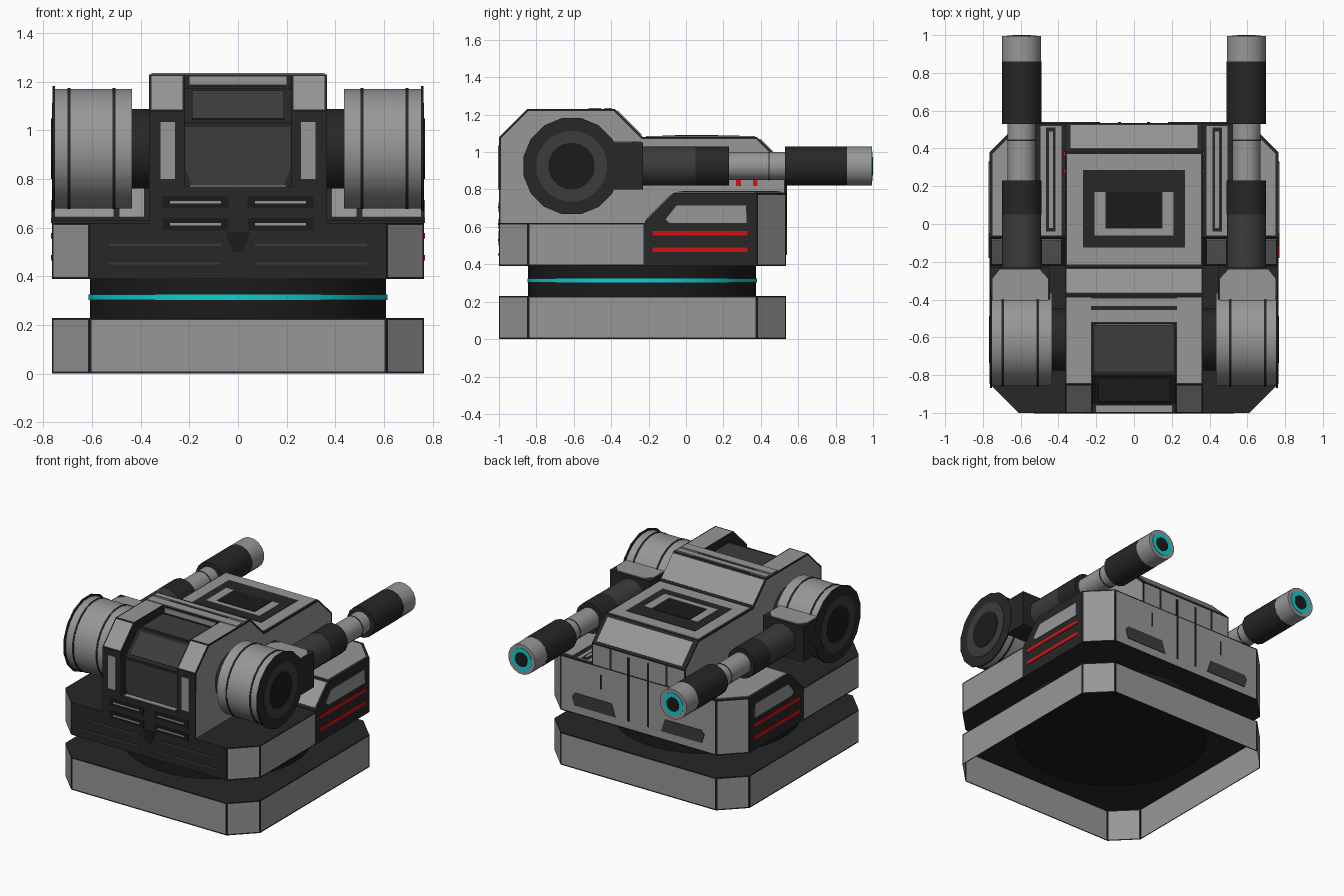
import bpy, bmesh, math
from mathutils import Vector, Matrix

if "Cube" in bpy.data.objects:
    bpy.data.objects.remove(bpy.data.objects["Cube"])

COLORS = {"light_grey": (.31, .31, .31), "dark_grey": (.02, .02, .02),
          "mid_dark": (.045, .045, .045), "black": (.011, .011, .011),
          "cyan": (.005, .62, .64), "red": (.65, .006, .006)}
NAMES = list(COLORS)
MATS = []
for n, c in COLORS.items():
    m = bpy.data.materials.new(n)
    m.diffuse_color = (*c, 1)
    m.use_nodes = True
    m.node_tree.nodes["Principled BSDF"].inputs["Base Color"].default_value = m.diffuse_color
    MATS.append(m)
GREY, DARK, MID, BLACK, CYAN, RED = range(6)


def finish(name, bm, mirror=False, smooth=False):
    me = bpy.data.meshes.new(name)
    bm.to_mesh(me)
    bm.free()
    ob = bpy.data.objects.new(name, me)
    bpy.context.collection.objects.link(ob)
    for m in MATS:
        me.materials.append(m)
    if smooth:
        bpy.context.view_layer.objects.active = ob
        ob.select_set(True)
        bpy.ops.object.shade_smooth_by_angle(angle=math.radians(35))
        ob.select_set(False)
    if mirror:
        ob.modifiers.new("mirror", 'MIRROR').use_mirror_merge = False
    return ob


def paint(bm, mat, rule, rim=.012):
    """Colour all faces; faces picked by the rule get an inset panel."""
    bmesh.ops.recalc_face_normals(bm, faces=bm.faces)
    bm.normal_update()
    picks = {}
    for f in bm.faces:
        f.material_index = mat
        c = rule(f.normal, f.calc_center_median()) if rule else None
        if c is not None:
            picks[f] = c
    if picks:
        bmesh.ops.inset_individual(bm, faces=list(picks), thickness=rim)
        for f, c in picks.items():
            f.material_index = c


def hull(name, pts, mat, rule=None, mirror=False, open_bottom=False):
    bm = bmesh.new()
    for p in pts:
        bm.verts.new(p)
    bmesh.ops.convex_hull(bm, input=bm.verts)
    bmesh.ops.dissolve_limit(bm, angle_limit=.02, verts=bm.verts, edges=bm.edges)
    bm.normal_update()
    if open_bottom:
        bmesh.ops.delete(bm, geom=[f for f in bm.faces if f.normal.z < -.9], context='FACES')
    paint(bm, mat, rule)
    return finish(name, bm, mirror)


def box(name, x, y, z, mat, mirror=False, rule=None):
    return hull(name, [(a, b, c) for a in x for b in y for c in z], mat, rule, mirror)


def plate(name, pts, mat, mirror=False, t=.006):
    """Thin plate lying on a flat polygon, thickened along its normal (away from the hull)."""
    p = [Vector(v) for v in pts]
    n = (p[1] - p[0]).cross(p[2] - p[0]).normalized()
    mid = sum(p, Vector()) / len(p)
    if n.dot(mid - Vector((0, -.2, .5))) < 0:
        n = -n
    return hull(name, p + [v + n * t for v in p], mat, None, mirror)


def strip(name, x, a, b, mat, mirror=False, t=.006):
    """Plate spanning x between two (y, z) points."""
    return plate(name, [(x[0], *a), (x[1], *a), (x[1], *b), (x[0], *b)], mat, mirror, t)


def extrude(name, prof, x0, x1, mat, rule=None, mirror=False):
    bm = bmesh.new()
    f = bm.faces.new([bm.verts.new((x0, y, z)) for y, z in prof])
    r = bmesh.ops.extrude_face_region(bm, geom=[f])
    bmesh.ops.translate(bm, vec=(x1 - x0, 0, 0),
                        verts=[v for v in r["geom"] if isinstance(v, bmesh.types.BMVert)])
    paint(bm, mat, rule)
    return finish(name, bm, mirror)


def cyl(name, axis, center, r, a, b, mat, n=24, mirror=False):
    """Cylinder along an axis from a to b; center gives the other two coordinates."""
    bm = bmesh.new()
    bmesh.ops.create_cone(bm, cap_ends=True, segments=n, radius1=r, radius2=r, depth=b - a)
    m = (a + b) / 2
    if axis == 'X':
        mx = Matrix.Translation((m, *center)) @ Matrix.Rotation(math.pi / 2, 4, 'Y')
    elif axis == 'Y':
        mx = Matrix.Translation((center[0], m, center[1])) @ Matrix.Rotation(math.pi / 2, 4, 'X')
    else:
        mx = Matrix.Translation((*center, m))
    bm.transform(mx @ Matrix.Rotation(math.pi / n, 4, 'Z'))
    for f in bm.faces:
        f.material_index = mat
    return finish(name, bm, mirror, True)


W, C = .765, .61          # half width, half width inside the cut corners
F, B = -1, .535           # front and back
octo = [(s * x, y) for s in (1, -1) for x, y in ((C, F), (W, F + .155), (W, B - .155), (C, B))]
walls = lambda n, c: GREY if abs(n.z) < .1 else None

# Base: open shell with panelled walls, and the turning ring
hull("base", [(x, y, z) for x, y in octo for z in (0, .23)], DARK, walls, open_bottom=True)
cyl("base_underside_disc", 'Z', (0, -.235), .63, .215, .222, BLACK, 48)
cyl("turn_ring", 'Z', (0, -.235), .61, .225, .395, BLACK, 48)
cyl("ring_light", 'Z', (0, -.235), .615, .304, .325, CYAN, 48)

# Lower hull, front part
hull("front_hull", [(s * x, y, z) for s in (1, -1) for z in (.39, .62)
                    for x, y in ((C, F), (W, F + .155), (W, -.22))], DARK,
     lambda n, c: GREY if abs(n.x) > .5 else None)

# Lower hull, rear part with sloped front and raised deck
side = [(-.22, .39), (-.22, .63), (-.07, .78), (B - .155, .78), (B - .155, .39)]
hull("rear_hull", [(s * W, *p) for s in (1, -1) for p in side] +
     [(s * C, B, z) for s in (1, -1) for z in (.39, .78)], DARK,
     lambda n, c: GREY if n.y > .5 else None)
X = W
plate("side_window", [(X, -.11, .64), (X, -.05, .715), (X, .32, .715), (X, .325, .62),
                      (X, -.09, .62)], GREY, True, .004)
for i, z in enumerate((.477, .567)):
    box(f"side_red_stripe_{i}", (X - .01, X + .004), (-.18, .33), (z - .012, z + .012), RED, True)
box("deck_inner_panel", (.385, .495), (-.06, .52), (.77, .786), GREY, True)
box("deck_slot_rim", (.415, .465), (-.04, .51), (.78, .789), DARK, True)
box("deck_slot", (.43, .45), (-.02, .49), (.78, .792), GREY, True)
plate("deck_outer_panel", [(.53, -.06, .78), (.75, -.06, .78), (.75, .37, .78),
                           (.61, .51, .78), (.53, .51, .78)], GREY, True)
strip("deck_front_slope_inner", (.385, .49), (-.21, .64), (-.08, .77), GREY, True)
strip("deck_front_slope_outer", (.51, .755), (-.21, .64), (-.08, .77), GREY, True)

# Back wall details
plate("back_window", [(.18, B, .45), (.21, B, .54), (.5, B, .54), (.52, B, .51), (.5, B, .45)],
      MID, True, .004)
box("back_slit", (.07, .085), (B - .01, B + .004), (.45, .9), BLACK, True)
box("back_short_slit", (.29, .3), (B - .01, B + .003), (.62, .72), BLACK, True)

# Central cabin: two cheeks with the full outline, recessed middle between them
outer = [(F, .6), (F, 1.08), (-.85, 1.23), (-.38, 1.23), (-.23, 1.08), (.38, 1.08),
         (B - .001, .93), (B - .001, .6)]


def cheek_rule(n, c):
    if n.x > .9 or (c.y < -.5 and n.z > .5) or (n.y > .9):
        return GREY


extrude("cabin_cheek", outer, .22, .365, DARK, cheek_rule, True)
extrude("cabin_middle", [(F, .6), (F, .77), (-.95, .77), (-.95, 1.03), (-.8, 1.175), (-.53, 1.175),
                         (-.53, 1.23)] + outer[3:], -.22, .22, DARK,
        lambda n, c: GREY if n.y > .9 and c.z < 1 else None)
strip("sill", (-.2, .2), (-.995, .77), (-.96, .77), GREY)
plate("front_window", [(-.19, -.95, .775), (.19, -.95, .775), (.215, -.95, .84),
                       (.215, -.95, 1.015), (-.215, -.95, 1.015), (-.215, -.95, .84)], MID)
strip("upper_window", (-.19, .19), (-.935, 1.045), (-.815, 1.16), MID)
strip("roof_window", (-.21, .21), (-.78, 1.175), (-.54, 1.175), MID)
box("header", (-.2, .2), (-.536, -.52), (1.19, 1.222), GREY)
strip("roof_edge", (-.355, .355), (-.52, 1.23), (-.455, 1.23), GREY)
strip("roof_bar", (-.355, .355), (-.435, 1.23), (-.395, 1.23), GREY)
strip("rear_slope_panel", (-.36, .36), (-.37, 1.22), (-.24, 1.09), GREY)
strip("roof_panel", (-.355, .355), (-.215, 1.08), (.37, 1.08), GREY)
strip("hatch", (-.27, .27), (-.125, 1.083), (.285, 1.083), DARK)
strip("hatch_u_arm", (.15, .21), (-.06, 1.086), (.17, 1.086), GREY, True)
strip("hatch_u_bar", (-.15, .15), (-.06, 1.086), (-.025, 1.086), GREY)
strip("hatch_core", (-.145, .145), (-.02, 1.086), (.17, 1.086), BLACK)
strip("tail_slope_panel", (-.335, .335), (.395, 1.065), (.52, .94), GREY)
for i, y in enumerate((.28, .37)):
    box(f"red_lamp_{i}", (.36, .373), (y - .013, y + .013), (.82, .87), RED, True)

# Front face details: tall slots and vent rows
box("front_slot", (.26, .318), (F, F + .01), (.8, 1.035), GREY, True)
bpy.data.objects["front_slot"].location.y = -.004
for i, (z, x1) in enumerate(((.705, .28), (.615, .28), (.53, .53), (.453, .53))):
    if i < 2:
        box(f"vent_rim_{i}", (.04, .31), (F - .002, F + .01), (z - .026, z + .026), BLACK, True)
    box(f"vent_{i}", (.07, x1), (F - .004, F + .01), (z - .005, z + .005), MID if i > 1 else GREY, True)
plate("chin", [(-.05, F, .58), (.05, F, .58), (.02, F, .5), (-.02, F, .5)], BLACK, False, .003)

# Shoulder drums with hub, seams, caps and arm housing
D = (-.612, .925)
cyl("drum_hub", 'X', D, .165, .36, .45, DARK, 24, True)
cyl("drum", 'X', D, .248, .435, .757, GREY, 24, True)
for i, x in enumerate((.51, .695)):
    cyl(f"drum_seam_{i}", 'X', D, .251, x - .006, x + .006, DARK, 24, True)
cyl("drum_cap", 'X', D, .262, .752, .762, DARK, 16, True)
cyl("drum_cap_ring", 'X', D, .19, .755, .765, MID, 24, True)
cyl("drum_cap_center", 'X', D, .125, .755, .768, BLACK, 24, True)
box("arm_housing", (.445, .76), (-.52, -.23), (.8, 1.05), DARK, True)
plate("arm_housing_panel", [(.455, -.41, 1.05), (.75, -.41, 1.05), (.75, -.29, 1.05),
                            (.71, -.24, 1.05), (.5, -.24, 1.05), (.455, -.29, 1.05)], GREY, True)

# Barrels
A = (.595, .925)
for nm, r, a, b, m in (("barrel_sleeve", .106, -.25, .05, MID), ("barrel_collar", .107, .05, .23, DARK),
                       ("barrel_tube", .076, .2, .55, GREY), ("barrel_tube_seam", .078, .44, .447, DARK),
                       ("barrel_shroud", .107, .53, .86, DARK), ("barrel_tip", .106, .86, .994, GREY),
                       ("muzzle_light", .08, .98, .997, CYAN), ("muzzle_hole", .05, .98, 1.0, BLACK)):
    cyl(nm, 'Y', A, r, a, b, m, 16, True)
